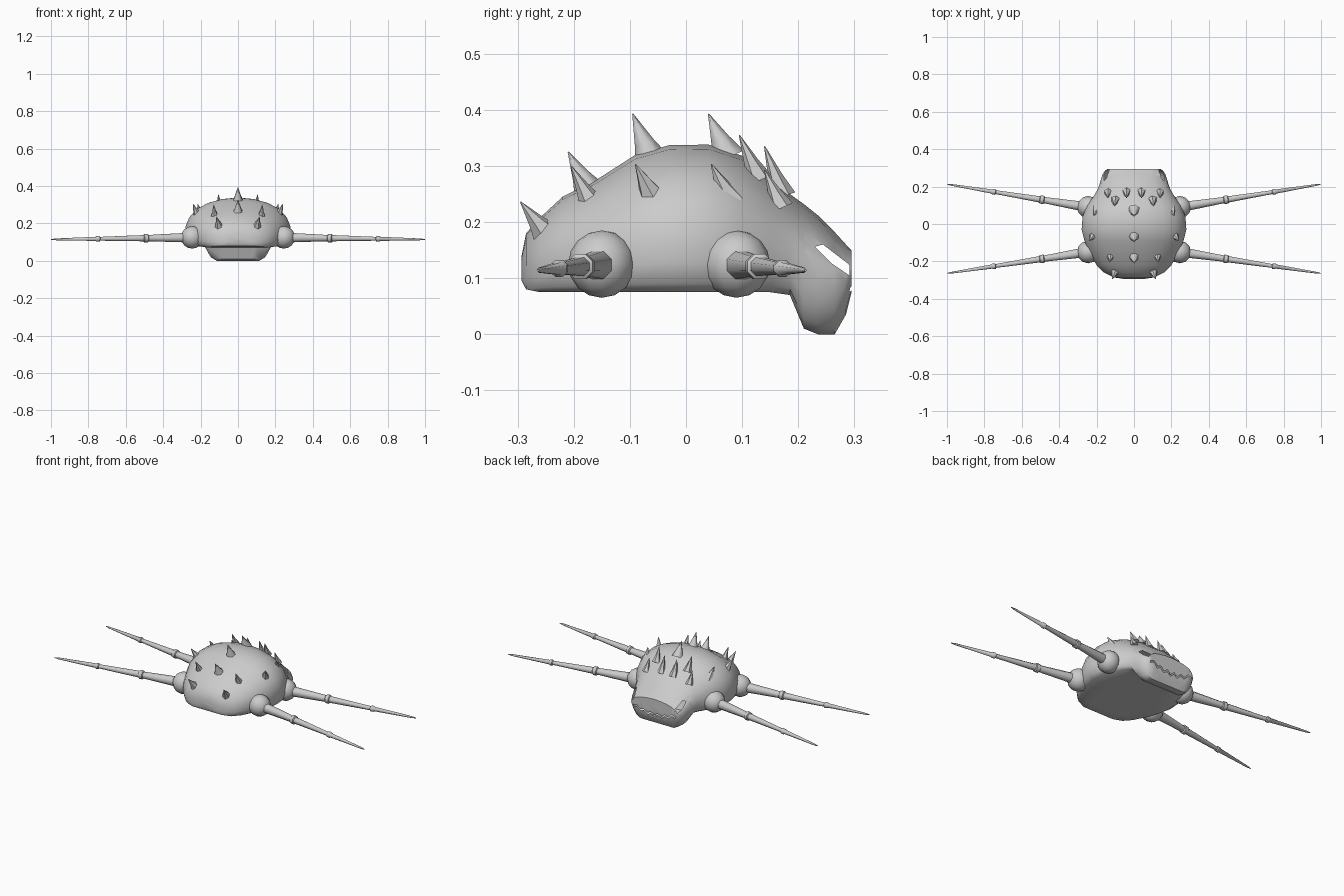
import bpy, bmesh, math
from mathutils import Vector

if "Cube" in bpy.data.objects:
    bpy.data.objects.remove(bpy.data.objects["Cube"])

gray = bpy.data.materials.new("shell_gray")
gray.diffuse_color = (0.6, 0.6, 0.6, 1)
gray.use_nodes = True
gray.node_tree.nodes["Principled BSDF"].inputs["Base Color"].default_value = gray.diffuse_color


def finish(name, bm, angle=40):
    bmesh.ops.recalc_face_normals(bm, faces=bm.faces)
    me = bpy.data.meshes.new(name)
    bm.to_mesh(me)
    bm.free()
    me.materials.append(gray)
    ob = bpy.data.objects.new(name, me)
    bpy.context.collection.objects.link(ob)
    bpy.ops.object.select_all(action='DESELECT')
    ob.select_set(True)
    bpy.context.view_layer.objects.active = ob
    bpy.ops.object.shade_smooth_by_angle(angle=math.radians(angle))
    return ob


def skin(bm, rings):
    """Bridge closed vertex rings and cap both ends."""
    for a, b in zip(rings, rings[1:]):
        for i in range(len(a)):
            j = (i + 1) % len(a)
            bm.faces.new((a[i], a[j], b[j], b[i]))
    bm.faces.new(rings[0])
    bm.faces.new(rings[-1][::-1])


def tube(bm, start, end, stops, sides):
    """Tapered round bar; stops are (fraction along, radius)."""
    start, end = Vector(start), Vector(end)
    axis = end - start
    q = axis.to_track_quat('Z', 'Y')
    rings = []
    for t, r in stops:
        rings.append([bm.verts.new(start + axis * t + q @ Vector(
            (r * math.cos(2 * math.pi * (k + .5) / sides),
             r * math.sin(2 * math.pi * (k + .5) / sides), 0))) for k in range(sides)])
    skin(bm, rings)


def cut_hole(bm, poly, u, keep):
    """Open a convex hole seen along one axis; poly holds (u, z) points."""
    lo = [min(p[k] for p in poly) for k in (0, 1)]
    hi = [max(p[k] for p in poly) for k in (0, 1)]
    centre = Vector((sum(p[0] for p in poly), sum(p[1] for p in poly))) / len(poly)
    planes = []
    for a, b in zip(poly, poly[1:] + poly[:1]):
        n = Vector((b[1] - a[1], a[0] - b[0])).normalized()
        if n.dot(centre - Vector(a)) > 0:
            n = -n
        planes.append((Vector(a), n))

    def touched():
        out = []
        for f in bm.faces:
            us = [v.co[u] for v in f.verts]
            zs = [v.co.z for v in f.verts]
            if (keep(f.calc_center_median()) and max(us) > lo[0] and min(us) < hi[0]
                    and max(zs) > lo[1] and min(zs) < hi[1]):
                out.append(f)
        return out

    for a, n in planes:
        fs = touched()
        geom = list({v for f in fs for v in f.verts}) + list({e for f in fs for e in f.edges}) + fs
        co, no = Vector((0, 0, a.y)), Vector((0, 0, n.y))
        co[u], no[u] = a.x, n.x
        bmesh.ops.bisect_plane(bm, geom=geom, dist=1e-6, plane_co=co, plane_no=no)
    dead = []
    for f in touched():
        c = f.calc_center_median()
        if all(n.dot(Vector((c[u], c.z)) - a) < 0 for a, n in planes):
            dead.append(f)
    bmesh.ops.delete(bm, geom=dead, context='FACES')


# Domed body and drooping head: y, half width, bottom, top, head blend
stations = [
    (-.293, .06, .095, .14, 0), (-.285, .11, .08, .18, 0), (-.26, .16, .075, .208, 0),
    (-.22, .20, .075, .245, 0), (-.16, .235, .075, .275, 0), (-.09, .265, .075, .32, 0),
    (-.03, .28, .075, .337, 0), (.04, .275, .075, .338, 0), (.10, .25, .075, .318, 0),
    (.15, .215, .075, .28, 0), (.185, .195, .07, .25, .2), (.21, .185, .01, .232, .9),
    (.235, .178, 0, .212, 1), (.265, .168, 0, .182, 1), (.285, .155, .035, .16, .8),
    (.295, .14, .075, .15, .4)]
body_half = [(0, 0), (.5, 0), (.88, 0), (.96, .06), (1, .2), (1, .42),
             (.93, .6), (.8, .76), (.58, .89), (.3, .97), (0, 1)]
head_half = [(0, 0), (.4, 0), (.64, 0), (.8, .08), (.92, .25), (1, .48),
             (.96, .65), (.84, .79), (.6, .9), (.3, .97), (0, 1)]
bm = bmesh.new()
rings = []
for y, w, zb, zt, h in stations:
    half = [(a[0] + (b[0] - a[0]) * h, a[1] + (b[1] - a[1]) * h)
            for a, b in zip(body_half, head_half)]
    full = half + [(-x, z) for x, z in half[-2:0:-1]]
    rings.append([bm.verts.new((x * w, y, zb + z * (zt - zb))) for x, z in full])
skin(bm, rings)
bmesh.ops.recalc_face_normals(bm, faces=bm.faces)

# Eye openings on both sides of the head
eye = [(.23, .156), (.244, .16), (.291, .124), (.291, .105), (.26, .126)]
for s in (1, -1):
    cut_hole(bm, eye, 1, lambda c, s=s: c.x * s > .07)

# Jagged mouth slit across the front of the head
n = 12


def mouth_z(i):
    return .045 + (.016 if i % 2 else 0) + .03 * abs(i / n * 2 - 1) ** 2


for i in range(n):
    x0, x1 = -.135 + .27 * i / n, -.135 + .27 * (i + 1) / n
    z0, z1 = mouth_z(i), mouth_z(i + 1)
    cut_hole(bm, [(x0, z0), (x1, z1), (x1, z1 + .009), (x0, z0 + .009)], 0,
             lambda c: c.y > .262)
finish("body_shell", bm, 45)

# Swept-back spikes: base, tip, radius
centre_spikes = [((0, .075, .315), (0, .04, .393), .032),
                 ((0, -.06, .305), (0, -.095, .393), .034),
                 ((0, -.17, .25), (0, -.21, .325), .032)]
side_spikes = [((.04, .172, .245), (.04, .14, .335), .024),
               ((.10, .13, .275), (.105, .095, .355), .024),
               ((.14, .17, .225), (.14, .14, .293), .022),
               ((.20, .08, .235), (.215, .045, .303), .028),
               ((.212, -.055, .235), (.24, -.09, .303), .03),
               ((.125, -.165, .225), (.13, -.205, .30), .026),
               ((.10, -.247, .175), (.115, -.295, .236), .028)]
bm = bmesh.new()
for base, tip, r in centre_spikes:
    tube(bm, base, tip, [(0, r), (.4, r * .55), (1, .001)], 7)
for base, tip, r in side_spikes:
    for s in (1, -1):
        tube(bm, (base[0] * s, *base[1:]), (tip[0] * s, *tip[1:]),
             [(0, r), (.4, r * .55), (1, .001)], 6)
finish("back_spikes", bm, 50)

# Shoulder balls and jointed, tapering legs
leg_stops = [(0, .028), (.05, .027), (.305, .018), (.31, .024), (.335, .024), (.34, .018),
             (.65, .011), (.655, .016), (.675, .016), (.68, .012), (.97, .005), (1, .002)]
for label, y0, y1 in (("front", .09, .213), ("rear", -.15, -.264)):
    for side, s in (("right", 1), ("left", -1)):
        bm = bmesh.new()
        bmesh.ops.create_uvsphere(bm, u_segments=12, v_segments=8, radius=.06)
        bmesh.ops.translate(bm, verts=bm.verts, vec=(.245 * s, y0, .125))
        finish(f"{label}_{side}_shoulder", bm, 50)
        bm = bmesh.new()
        tube(bm, (.25 * s, y0, .124), (s, y1, .114), leg_stops, 8)
        finish(f"{label}_{side}_leg", bm, 50)
